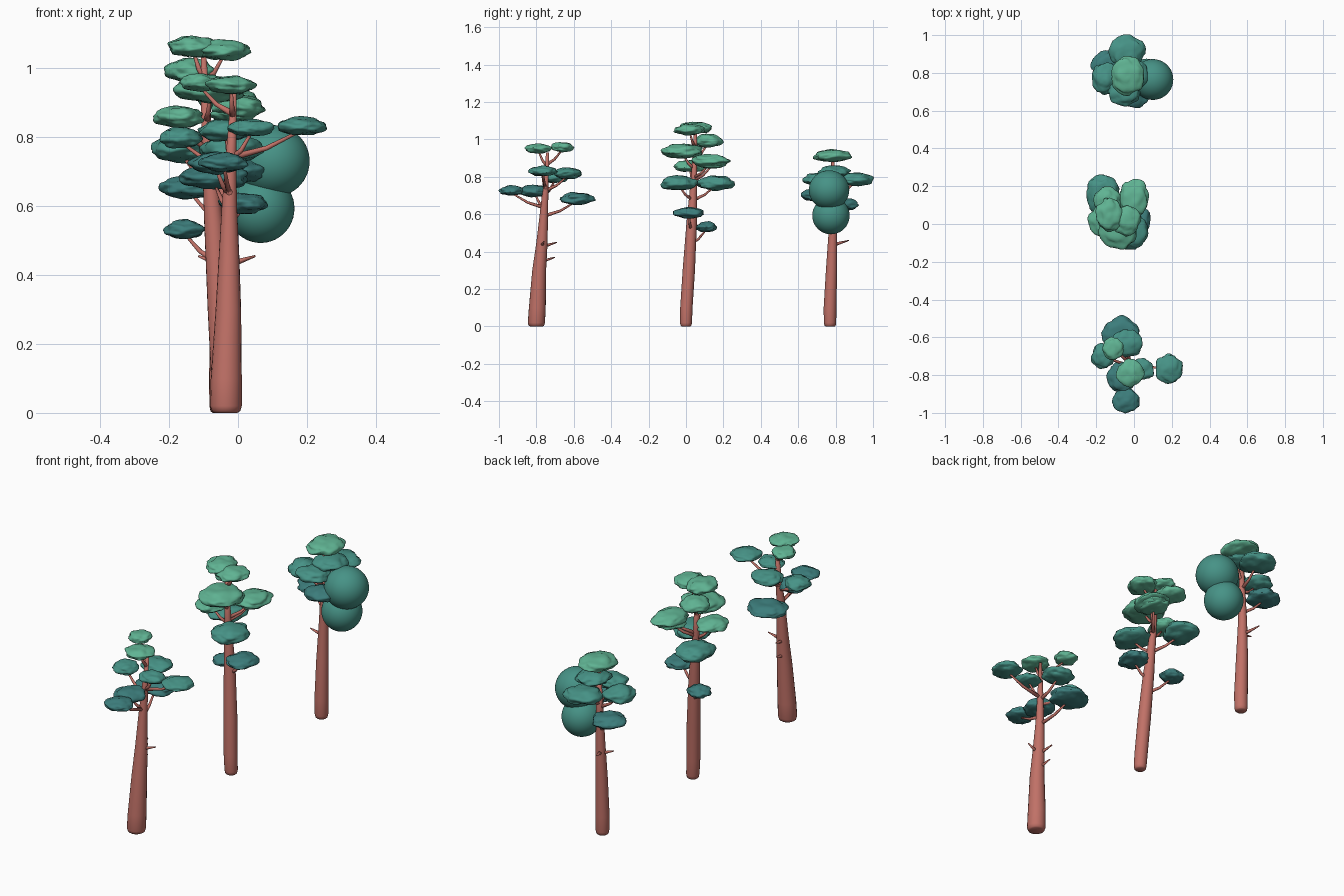
import bpy, bmesh, math
from mathutils import Vector, noise

if "Cube" in bpy.data.objects:
    bpy.data.objects.remove(bpy.data.objects["Cube"])


def material(name, rgb):
    m = bpy.data.materials.new(name)
    m.diffuse_color = (*rgb, 1)
    m.use_nodes = True
    m.node_tree.nodes["Principled BSDF"].inputs["Base Color"].default_value = m.diffuse_color
    return m


BARK = material("red_bark", (0.53, 0.165, 0.135))
LIGHT = material("light_green_leaves", (0.115, 0.45, 0.29))
MID = material("teal_leaves", (0.062, 0.29, 0.24))
DARK = material("dark_teal_leaves", (0.045, 0.205, 0.2))


def finish(bm, name, mat):
    bmesh.ops.recalc_face_normals(bm, faces=bm.faces[:])
    for f in bm.faces:
        f.smooth = True
    me = bpy.data.meshes.new(name)
    bm.to_mesh(me)
    bm.free()
    me.materials.append(mat)
    ob = bpy.data.objects.new(name, me)
    bpy.context.collection.objects.link(ob)
    return ob


def add_tube(bm, pts, radii, upright=False, sides=14):
    """Tapered tube through the points, closed at both ends."""
    rings = []
    for i, p in enumerate(pts):
        t = pts[min(i + 1, len(pts) - 1)] - pts[max(i - 1, 0)]
        q = (Vector((0, 0, 1)) if upright else t).to_track_quat('Z', 'Y')
        rings.append([bm.verts.new(p + q @ Vector((math.cos(a), math.sin(a), 0)) * radii[i])
                      for a in (2 * math.pi * k / sides for k in range(sides))])
    for r, s in zip(rings, rings[1:]):
        for k in range(sides):
            n = (k + 1) % sides
            bm.faces.new((r[k], r[n], s[n], s[k]))
    bm.faces.new(rings[0])
    bm.faces.new(rings[-1])


def trunk_at(trunk, z):
    for a, b in zip(trunk, trunk[1:]):
        if z <= b[2]:
            t = max(0, (z - a[2]) / (b[2] - a[2]))
            return Vector(a[:3]).lerp(Vector(b[:3]), t)
    return Vector(trunk[-1][:3])


def leaf_pad(name, c, r, mat, lump=0.2):
    """Flattened, lumpy cushion of leaves."""
    bm = bmesh.new()
    bmesh.ops.create_icosphere(bm, subdivisions=4, radius=1)
    c = Vector(c)
    for v in bm.verts:
        n = v.co.normalized()
        k = 1 + lump * noise.noise(n * 1.7 + c * 23) + lump * 0.35 * noise.noise(n * 4 + c * 31)
        z = n.z if n.z > 0 or lump == 0 else n.z * 0.85
        v.co = c + Vector((n.x * r[0], n.y * r[1], z * r[2])) * k
    finish(bm, name, mat)


def tree(name, trunk, pads, stubs):
    bm = bmesh.new()
    # trunk with a rounded foot
    x, y, z, r = trunk[0]
    pts = [Vector((x, y, 0)), Vector((x, y, 0.005)), Vector((x, y, 0.02))]
    radii = [r * 0.72, r * 0.9, r]
    pts += [Vector(p[:3]) for p in trunk[1:]]
    radii += [p[3] for p in trunk[1:]]
    add_tube(bm, pts, radii, True, 20)
    finish(bm, name + "_trunk", BARK)
    # branches reaching each leaf pad, and bare stubs
    bm = bmesh.new()
    for px, py, pz, *_ in pads:
        end = Vector((px, py, pz - 0.01))
        a = trunk_at(trunk, pz - 0.09)
        mid = a.lerp(end, 0.5) - Vector((0, 0, 0.012))
        add_tube(bm, [a, mid, end], [0.010, 0.007, 0.004], sides=8)
    for tip in stubs:
        tip = Vector(tip)
        add_tube(bm, [trunk_at(trunk, tip.z - 0.025), tip], [0.011, 0.003], sides=8)
    finish(bm, name + "_branches", BARK)
    # leaf pads, lighter towards the crown
    for i, (px, py, pz, rx, ry, rz) in enumerate(pads):
        mat = LIGHT if pz > 0.84 else MID if pz > 0.735 else DARK
        leaf_pad(f"{name}_leaf_pad_{i + 1}", (px, py, pz), (rx, ry, rz), mat)


# front tree
tree("front_tree",
     [(-.035, -.80, 0, .046), (-.034, -.795, .1, .045), (-.028, -.785, .3, .037),
      (-.026, -.77, .45, .030), (-.025, -.76, .6, .022), (-.02, -.75, .75, .015),
      (-.012, -.74, .93, .008)],
     [(-.02, -.79, .95, .07, .07, .028), (-.11, -.66, .957, .055, .06, .028),
      (.185, -.765, .83, .072, .075, .028), (.04, -.77, .825, .065, .06, .026),
      (-.035, -.63, .817, .08, .072, .034), (-.165, -.70, .795, .06, .065, .034),
      (-.04, -.935, .725, .07, .064, .028), (-.065, -.81, .722, .075, .08, .034),
      (-.07, -.585, .68, .1, .09, .036)],
     [(.05, -.76, .455), (-.045, -.69, .45), (-.04, -.70, .37)])

# middle tree
tree("middle_tree",
     [(-.04, 0, 0, .032), (-.045, .002, .1, .033), (-.055, .015, .3, .033),
      (-.07, .03, .55, .028), (-.078, .035, .65, .023), (-.09, .043, .8, .016),
      (-.10, .05, 1.04, .008)],
     [(-.13, .05, 1.06, .072, .085, .034), (-.04, .02, 1.05, .072, .08, .032),
      (-.14, .12, .99, .072, .075, .038), (-.08, -.02, .935, .1, .11, .042),
      (0, .13, .885, .08, .1, .036), (-.17, .02, .855, .07, .085, .034),
      (-.01, .14, .87, .07, .08, .03), (-.02, -.04, .765, .09, .1, .042),
      (-.17, .16, .765, .085, .1, .042), (.015, .015, .605, .07, .08, .032),
      (-.155, .11, .53, .058, .055, .03)],
     [])

# back tree
tree("back_tree",
     [(-.05, .77, 0, .033), (-.05, .77, .1, .034), (-.05, .778, .3, .030),
      (-.048, .785, .5, .023), (-.045, .785, .65, .018), (-.04, .785, .89, .009)],
     [(-.035, .78, .91, .085, .1, .036), (-.01, .79, .825, .08, .085, .034),
      (-.035, .91, .785, .095, .088, .038), (-.05, .70, .785, .085, .07, .036),
      (-.15, .77, .765, .075, .08, .042), (.0, .69, .70, .08, .07, .036),
      (-.14, .84, .65, .085, .08, .036)],
     [(-.085, .87, .46), (-.115, .77, .455)])
# round leaf balls of the back tree
leaf_pad("back_tree_upper_leaf_ball", (.1, .765, .73), (.108, .108, .105), MID, 0)
leaf_pad("back_tree_lower_leaf_ball", (.066, .775, .593), (.098, .1, .1), MID, 0)
